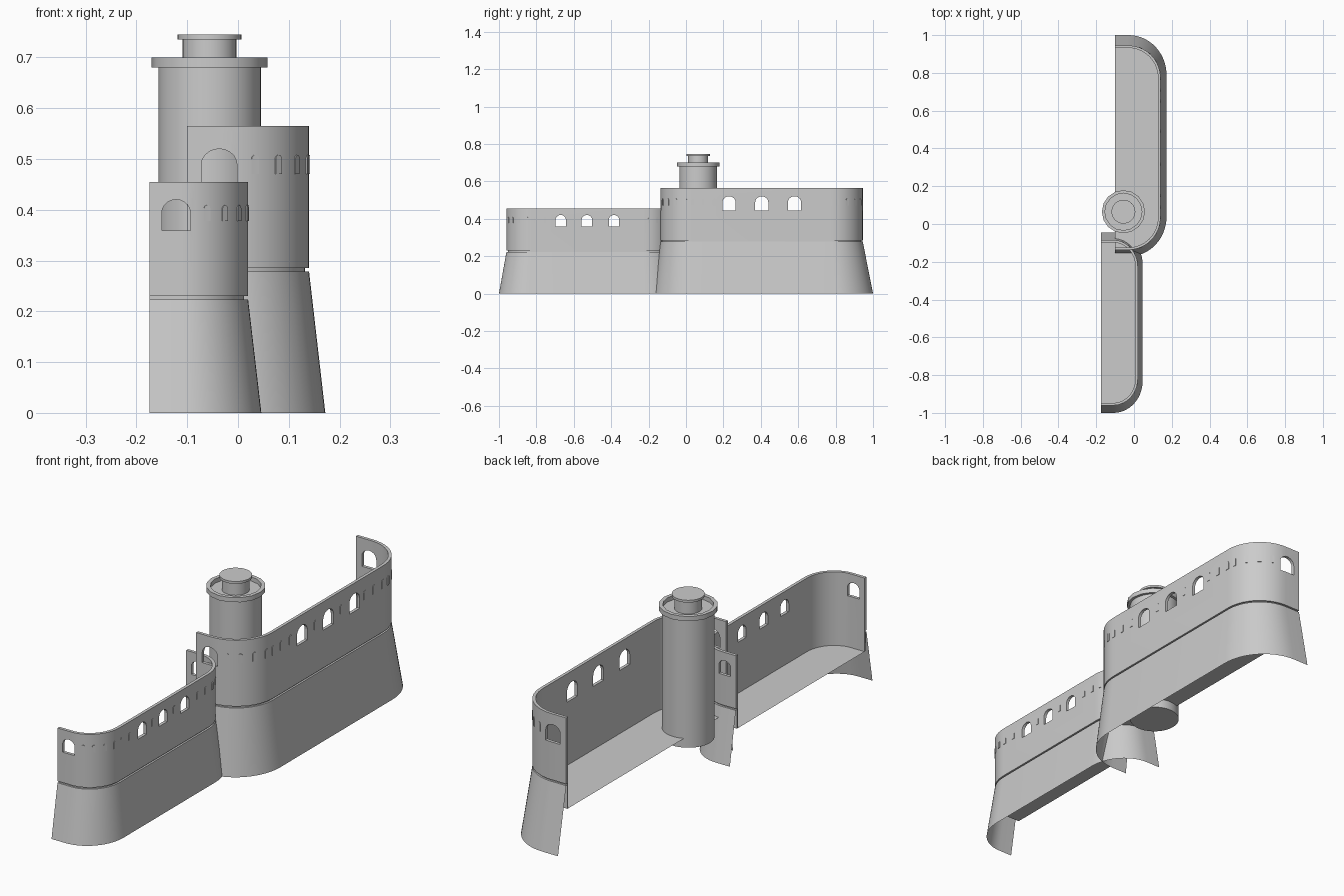
import bpy, bmesh
from math import sin, cos, pi, radians
from mathutils import Matrix, Vector

if "Cube" in bpy.data.objects:
    bpy.data.objects.remove(bpy.data.objects["Cube"])


def make_object(name, bm, smooth=True):
    bmesh.ops.recalc_face_normals(bm, faces=bm.faces[:])
    me = bpy.data.meshes.new(name)
    bm.to_mesh(me)
    bm.free()
    ob = bpy.data.objects.new(name, me)
    bpy.context.collection.objects.link(ob)
    if smooth:
        bpy.ops.object.select_all(action='DESELECT')
        ob.select_set(True)
        bpy.context.view_layer.objects.active = ob
        bpy.ops.object.shade_smooth_by_angle(angle=radians(30))
    return ob


def plan(p, inset=0.0, n=14):
    """U-shaped plan with two rounded corners, open towards -x."""
    x0, x1, y0, y1, rx, ry = p
    x1, y0, y1, rx, ry = x1 - inset, y0 + inset, y1 - inset, rx - inset, ry - inset
    a = [(x1 - rx + rx * sin(i * pi / 2 / n), y0 + ry - ry * cos(i * pi / 2 / n)) for i in range(n + 1)]
    b = [(x, y0 + y1 - y) for x, y in reversed(a)]
    return [(x0, y0)] + a + b + [(x0, y1)]


def loft(name, rings, closed=False):
    bm = bmesh.new()
    rows = [[bm.verts.new((x, y, z)) for x, y in pts] for pts, z in rings]
    m = len(rows)
    for i in range(m if closed else m - 1):
        a, b = rows[i], rows[(i + 1) % m]
        for j in range(len(a) - 1):
            bm.faces.new((a[j], a[j + 1], b[j + 1], b[j]))
    if closed:
        bm.faces.new([r[0] for r in rows])
        bm.faces.new([r[-1] for r in rows])
    return make_object(name, bm)


def arch_prism(bm, loc, angle, w, h, depth):
    """Round-topped prism whose depth runs along its local x axis."""
    rise = min(h * 0.42, w / 2)
    prof = [(-w / 2, 0), (w / 2, 0)]
    prof += [(w / 2 * cos(k * pi / 10), h - rise + rise * sin(k * pi / 10)) for k in range(11)]
    mat = Matrix.Translation(loc) @ Matrix.Rotation(angle, 4, 'Z')
    a = [bm.verts.new(mat @ Vector((-depth / 2, u, v))) for u, v in prof]
    b = [bm.verts.new(mat @ Vector((depth / 2, u, v))) for u, v in prof]
    bm.faces.new(a)
    bm.faces.new(b)
    for i in range(len(a)):
        j = (i + 1) % len(a)
        bm.faces.new((a[i], a[j], b[j], b[i]))


def battery(name, wall, base, zf, zl, zt, win, end_x, win_ys, slit, slit_ys):
    x0, x1, y0, y1, rx, ry = wall
    out, groove, inner = plan(wall), plan(wall, 0.008), plan(wall, 0.013)
    # flared skirt, parapet wall and floor
    loft(name + "_skirt", [(plan(base), 0), (out, zl - 0.007), (groove, zl - 0.007)])
    shell = loft(name + "_wall", [(out, zt), (out, zl), (groove, zl), (groove, zf),
                                  (inner, zf), (inner, zt)], closed=True)
    bm = bmesh.new()
    bm.faces.new([bm.verts.new((x, y, zf)) for x, y in groove])
    bmesh.ops.triangulate(bm, faces=bm.faces[:])
    make_object(name + "_floor", bm, False)

    # arched windows cut through the wall
    w, h, zw = win
    bm = bmesh.new()
    for y in win_ys:
        arch_prism(bm, (x1, y, zw), 0, w, h, 0.08)
    for y in (y0, y1):
        arch_prism(bm, (end_x, y, zw), pi / 2, w, h, 0.08)
    cutter = make_object(name + "_window_cutter", bm, False)
    cutter.hide_render = True
    mod = shell.modifiers.new("windows", 'BOOLEAN')
    mod.operation, mod.solver, mod.object = 'DIFFERENCE', 'EXACT', cutter
    bpy.context.view_layer.objects.active = shell
    bpy.ops.object.modifier_apply(modifier=mod.name)
    bpy.data.objects.remove(cutter)

    # thin loophole plates along the wall and around both corners
    sw, sh, sz = slit
    bm = bmesh.new()
    for y in slit_ys:
        arch_prism(bm, (x1, y, sz), 0, sw, sh, 0.004)
    for t in (radians(d) for d in (22, 40, 59, 78)):
        x, dy = x1 - rx + rx * sin(t), ry * cos(t)
        arch_prism(bm, (x, y0 + ry - dy, sz), t - pi / 2, sw, sh, 0.004)
        arch_prism(bm, (x, y1 - ry + dy, sz), pi / 2 - t, sw, sh, 0.004)
    make_object(name + "_loopholes", bm, False)


battery("upper_battery",
        (-0.10, 0.14, -0.137, 0.945, 0.17, 0.17), (-0.10, 0.172, -0.172, 1.0, 0.20, 0.21),
        0.177, 0.285, 0.565, (0.07, 0.075, 0.445), -0.037, (0.23, 0.405, 0.58),
        (0.016, 0.038, 0.47), (0.035, 0.09, 0.15, 0.318, 0.492, 0.65, 0.71, 0.77))
battery("lower_battery",
        (-0.174, 0.02, -0.96, -0.085, 0.13, 0.14), (-0.174, 0.046, -1.0, -0.045, 0.155, 0.17),
        0.143, 0.23, 0.455, (0.056, 0.061, 0.359), -0.122, (-0.67, -0.53, -0.385),
        (0.013, 0.031, 0.378), (-0.81, -0.755, -0.6, -0.457, -0.3, -0.245))


def lathe(name, prof, seg):
    """Solid of revolution about the tower axis."""
    bm = bmesh.new()
    rows = [[bm.verts.new((-0.056 + r * cos(2 * pi * k / seg), 0.065 + r * sin(2 * pi * k / seg), z))
             for k in range(seg)] for r, z in prof]
    for a, b in zip(rows, rows[1:]):
        for k in range(seg):
            j = (k + 1) % seg
            bm.faces.new((a[k], a[j], b[j], b[k]))
    if prof[0] != prof[-1]:
        bm.faces.new(rows[0])
        bm.faces.new(rows[-1])
    else:
        bmesh.ops.remove_doubles(bm, verts=bm.verts[:], dist=1e-6)
    return make_object(name, bm)


# round tower, its rim and the capped lantern
lathe("tower_body", [(0.101, 0.138), (0.101, 0.682)], 48)
lathe("tower_rim", [(0.098, 0.68), (0.114, 0.68), (0.114, 0.70), (0.098, 0.70), (0.098, 0.68)], 16)
lathe("tower_cap", [(0.053, 0.675), (0.053, 0.735), (0.063, 0.735), (0.063, 0.745)], 32)
